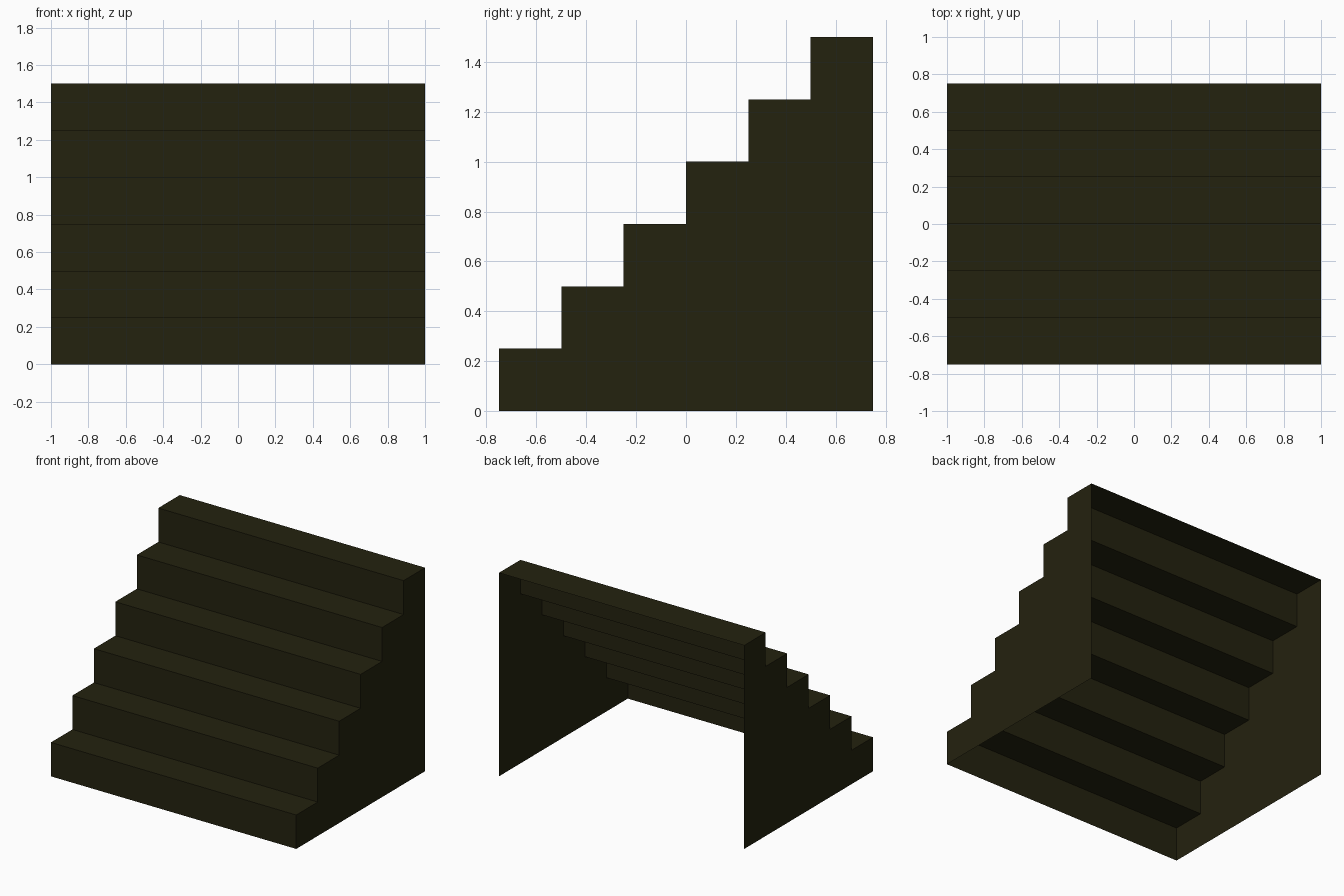
import bpy

if "Cube" in bpy.data.objects:
    bpy.data.objects.remove(bpy.data.objects["Cube"])

STEPS = 6
SIZE = 0.25          # rise and run of each step
HALF_W = 1.0
HALF_D = STEPS * SIZE / 2

mat = bpy.data.materials.new("dark olive")
mat.diffuse_color = (0.0175, 0.016, 0.0046, 1.0)
mat.use_nodes = True
mat.node_tree.nodes["Principled BSDF"].inputs["Base Color"].default_value = mat.diffuse_color


def add_mesh(name, verts, faces):
    mesh = bpy.data.meshes.new(name)
    mesh.from_pydata(verts, [], faces)
    mesh.materials.append(mat)
    mesh.update()
    obj = bpy.data.objects.new(name, mesh)
    bpy.context.collection.objects.link(obj)
    return obj


# Stepped profile in (y, z), from the front foot up to the back of the top tread
profile = [(-HALF_D, 0.0)]
for i in range(STEPS):
    y, z = -HALF_D + i * SIZE, (i + 1) * SIZE
    profile += [(y, z), (y + SIZE, z)]

# Treads and risers: the profile swept across the width, open at back and below
n = len(profile)
verts = [(x, y, z) for x in (-HALF_W, HALF_W) for y, z in profile]
faces = [(i, n + i, n + i + 1, i + 1) for i in range(n - 1)]
add_mesh("treads_and_risers", verts, faces)

# Side panels: thin sheets closing the stepped outline down to the floor
outline = profile + [(HALF_D, 0.0)]
for name, x in (("left_side_panel", -HALF_W), ("right_side_panel", HALF_W)):
    loop = list(range(len(outline)))
    if x > 0:
        loop.reverse()   # keep normals facing outwards
    add_mesh(name, [(x, y, z) for y, z in outline], [loop])
